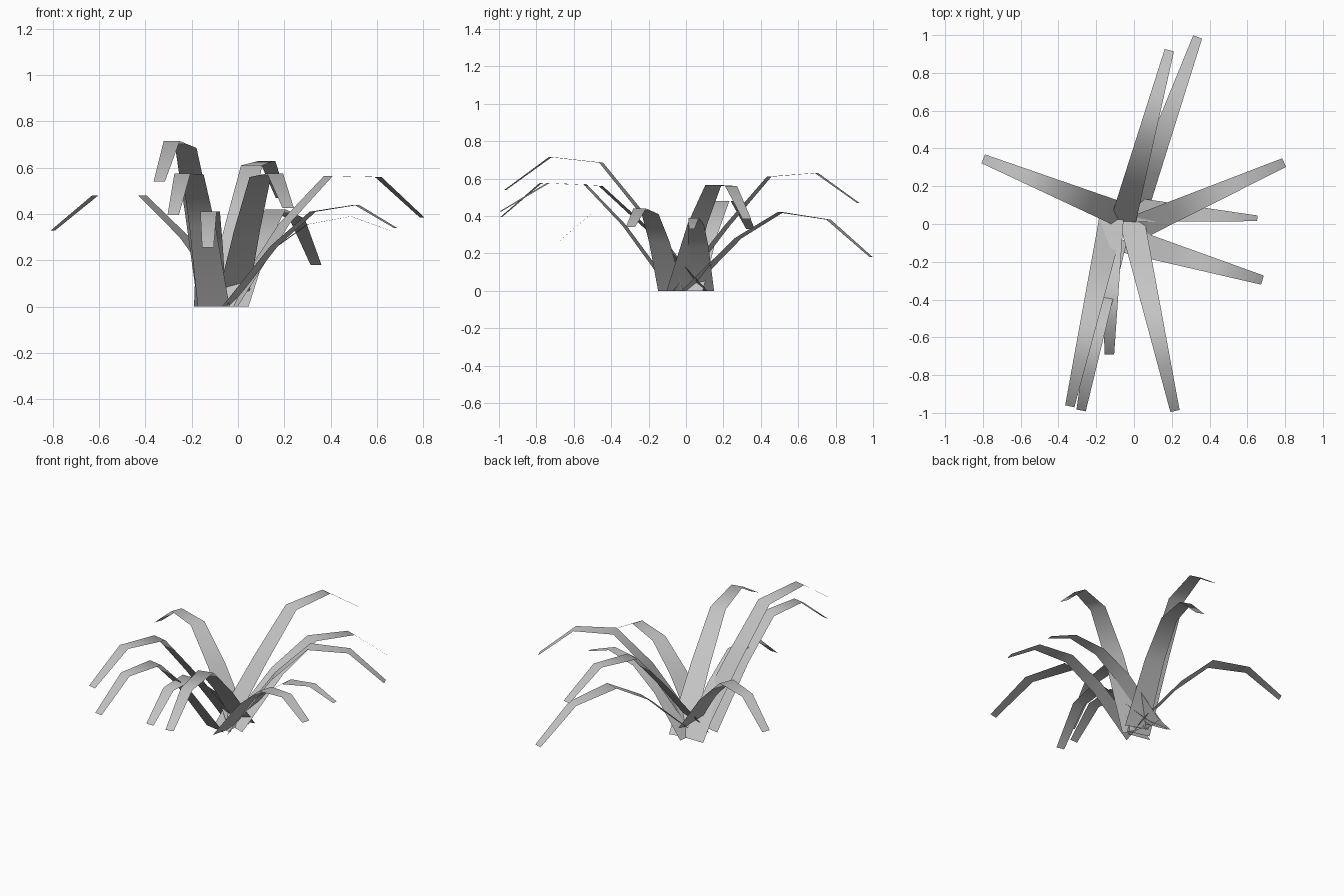
import bpy
import bmesh
from mathutils import Vector

default_cube = bpy.data.objects.get("Cube")
if default_cube:
    bpy.data.objects.remove(default_cube, do_unlink=True)

# One plain grey for the whole plant
grey = bpy.data.materials.new("leaf_grey")
grey.use_nodes = True
colour = (0.55, 0.55, 0.55, 1.0)
grey.diffuse_color = colour
grey.node_tree.nodes["Principled BSDF"].inputs["Base Color"].default_value = colour

# Where the bends fall along every leaf, as a share of its reach
BENDS = (0.0, 0.28, 0.51, 0.77, 1.0)
BASE_WIDTH = 0.14


def add_leaf(name, root, tip, heights, tip_width=0.05):
    """A tapering sheet that arches from its root on the ground to its tip."""
    root, tip = Vector((*root, 0)), Vector((*tip, 0))
    side = Vector((0, 0, 1)).cross(tip - root).normalized()
    bm = bmesh.new()
    previous = None
    for share, height in zip(BENDS, (0, *heights)):
        centre = root.lerp(tip, share)
        centre.z = height
        half = side * (BASE_WIDTH + (tip_width - BASE_WIDTH) * share) / 2
        row = [bm.verts.new(centre - half), bm.verts.new(centre + half)]
        if previous:
            face = bm.faces.new((previous[0], row[0], row[1], previous[1]))
            face.smooth = True
        previous = row
    mesh = bpy.data.meshes.new(name)
    bm.to_mesh(mesh)
    bm.free()
    mesh.materials.append(grey)
    leaf = bpy.data.objects.new(name, mesh)
    bpy.context.collection.objects.link(leaf)
    return leaf


# Leaves at the back
add_leaf("back_tall_leaf", (-0.075, -0.05), (0.187, 0.92), (0.35, 0.61, 0.63, 0.47))
add_leaf("back_low_leaf", (-0.02, 0.0), (0.337, 0.99), (0.28, 0.42, 0.38, 0.18))

# Leaves at the sides
add_leaf("right_leaf", (-0.01, 0.025), (-0.798, 0.345), (0.3, 0.48, 0.48, 0.33))
add_leaf("left_tall_leaf", (-0.03, -0.04), (0.795, 0.325), (0.36, 0.565, 0.56, 0.385))
add_leaf("left_low_leaf", (-0.07, 0.08), (0.653, 0.03), (0.235, 0.355, 0.39, 0.33), 0.03)
add_leaf("left_front_leaf", (-0.05, -0.082), (0.68, -0.297), (0.26, 0.41, 0.44, 0.34))

# Leaves at the front
add_leaf("front_left_leaf", (-0.03, 0.1), (0.217, -0.99), (0.33, 0.56, 0.575, 0.425))
add_leaf("front_tall_leaf", (-0.105, 0.078), (-0.34, -0.965), (0.39, 0.685, 0.715, 0.54))
add_leaf("front_right_leaf", (-0.105, -0.075), (-0.28, -0.987), (0.35, 0.57, 0.575, 0.395))
add_leaf("front_short_leaf", (-0.12, 0.1), (-0.13, -0.69), (0.26, 0.41, 0.41, 0.255))
